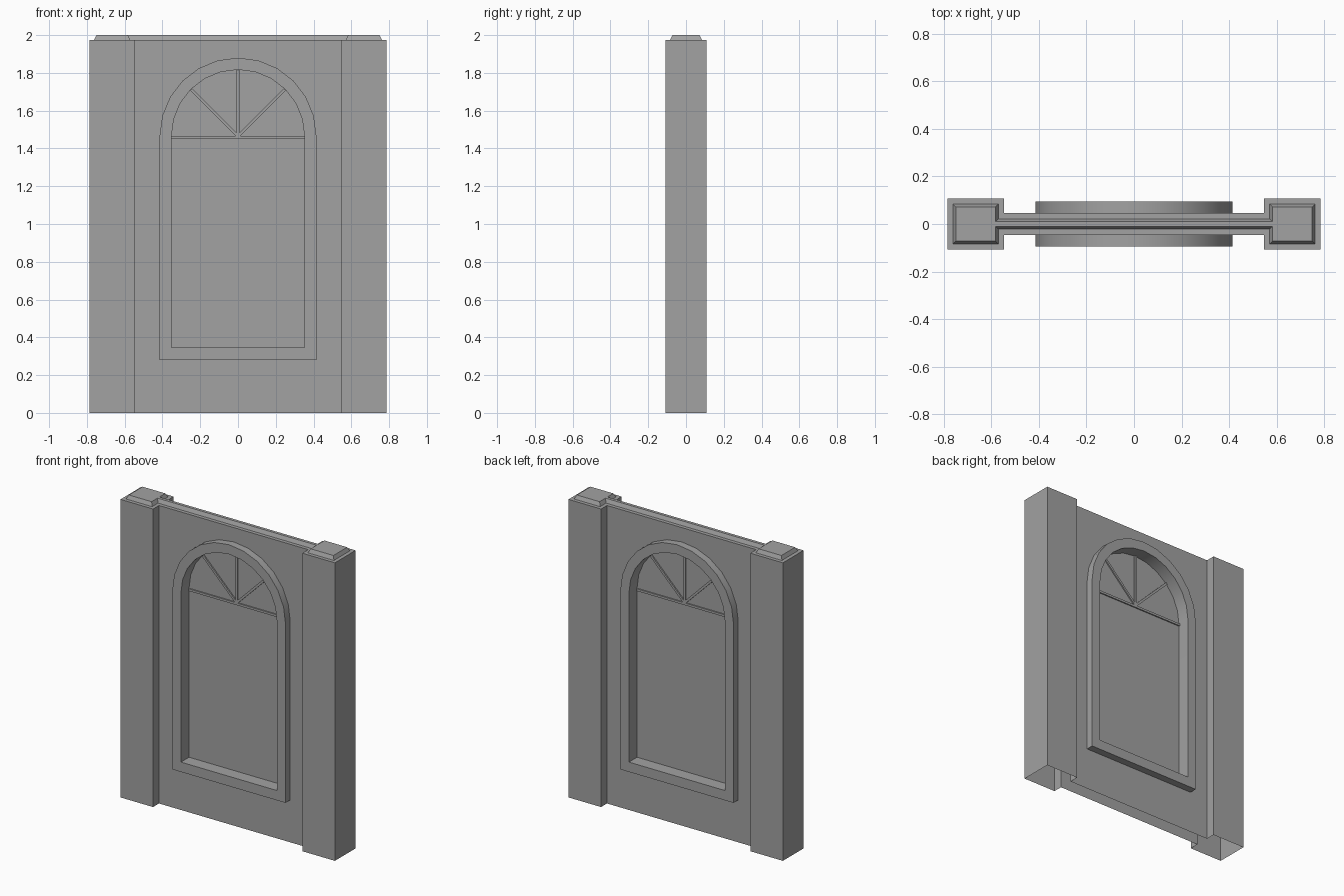
import bpy, bmesh
from math import sin, cos, pi, radians
from mathutils import Matrix

cube = bpy.data.objects.get("Cube")
if cube:
    bpy.data.objects.remove(cube, do_unlink=True)

stone = bpy.data.materials.new("grey stone")
stone.use_nodes = True
grey = (0.36, 0.36, 0.36, 1)
stone.diffuse_color = grey
stone.node_tree.nodes["Principled BSDF"].inputs["Base Color"].default_value = grey

WALL_TOP, TOP = 1.975, 2.0
POST_OUT, POST_IN, POST_Y, WALL_Y = 0.786, 0.547, 0.108, 0.046
SPRING = 1.465                      # height where the arch starts
OUTER, INNER = 0.415, 0.352         # frame half widths
SILL_OUT, SILL_IN = 0.28, 0.345


def finish(bm, name, smooth=False):
    bmesh.ops.remove_doubles(bm, verts=bm.verts, dist=0.0001)
    bmesh.ops.recalc_face_normals(bm, faces=bm.faces)
    mesh = bpy.data.meshes.new(name)
    bm.to_mesh(mesh)
    bm.free()
    mesh.materials.append(stone)
    obj = bpy.data.objects.new(name, mesh)
    bpy.context.collection.objects.link(obj)
    if smooth:
        bpy.ops.object.select_all(action='DESELECT')
        obj.select_set(True)
        bpy.context.view_layer.objects.active = obj
        bpy.ops.object.shade_smooth_by_angle(angle=radians(30))
    return obj


def face(bm, points):
    return bm.faces.new([bm.verts.new(p) for p in points])


def bridge(bm, a, b, skip=()):
    n = len(a)
    for i in range(n):
        if i not in skip:
            j = (i + 1) % n
            face(bm, [a[i], a[j], b[j], b[i]])


def plan(inset, z):
    """Plan outline of two posts joined by a thinner wall."""
    xo, xi = POST_OUT - inset, POST_IN + inset
    yo, yi = POST_Y - inset, WALL_Y - inset
    right = [(xi, -yi), (xi, -yo), (xo, -yo), (xo, yo), (xi, yo), (xi, yi)]
    left = [(-x, -y) for x, y in right]
    return [(x, y, z) for x, y in right + left]


def half_arch(r, sill, steps=6):
    """Right half of the window outline, from bottom centre to top centre."""
    arc = [(r * cos(i * pi / 2 / steps), SPRING + r * sin(i * pi / 2 / steps))
           for i in range(steps + 1)]
    return [(0, sill), (r, sill)] + arc


def arch(r, sill, y):
    half = half_arch(r, sill)
    points = half[1:] + [(-x, z) for x, z in half[-2:0:-1]]
    return [(x, y, z) for x, z in points]


# Hollow wall and posts, open underneath, with a stepped coping
bm = bmesh.new()
loops = [plan(0, 0), plan(0, WALL_TOP), plan(0.024, WALL_TOP), plan(0.036, TOP)]
bridge(bm, loops[0], loops[1], skip=(5, 11))
bridge(bm, loops[1], loops[2])
bridge(bm, loops[2], loops[3])
top = loops[3]
face(bm, top[0:6])
face(bm, top[6:12])
face(bm, [top[0], top[5], top[6], top[11]])
# Wall sheets with the window opening left out
for sx in (-1, 1):
    for y in (-WALL_Y, WALL_Y):
        outline = [(0, 0), (POST_IN, 0), (POST_IN, WALL_TOP), (0, WALL_TOP)]
        outline += half_arch(OUTER, SILL_OUT)[::-1]
        face(bm, [(sx * x, y, z) for x, z in outline])
finish(bm, "wall_and_posts")

# Arched window frame standing proud of both wall sheets
bm = bmesh.new()
ring = [arch(OUTER, SILL_OUT, -0.095), arch(OUTER, SILL_OUT, 0.095),
        arch(INNER, SILL_IN, 0.095), arch(INNER, SILL_IN, -0.095)]
for i in range(4):
    bridge(bm, ring[i], ring[(i + 1) % 4])
finish(bm, "window_frame", smooth=True)

# Recessed panel
bm = bmesh.new()
front, back = arch(INNER, SILL_IN, -0.01), arch(INNER, SILL_IN, 0.01)
face(bm, front)
face(bm, back)
bridge(bm, front, back)
finish(bm, "window_panel")


# Glazing bars: one transom and three fan spokes
def bar(name, start, length, angle, width=0.015, depth=0.036):
    bm = bmesh.new()
    place = (Matrix.Translation((start[0], 0, start[1]))
             @ Matrix.Rotation(-angle, 4, 'Y')
             @ Matrix.Translation((length / 2, 0, 0))
             @ Matrix.Diagonal((length, depth, width, 1)))
    bmesh.ops.create_cube(bm, size=1, matrix=place)
    finish(bm, name)


bar("transom", (-INNER, 1.458), 2 * INNER, 0)
for name, degrees in (("left_spoke", 45), ("middle_spoke", 90), ("right_spoke", 135)):
    bar(name, (0, SPRING), INNER - 0.002, radians(degrees))
